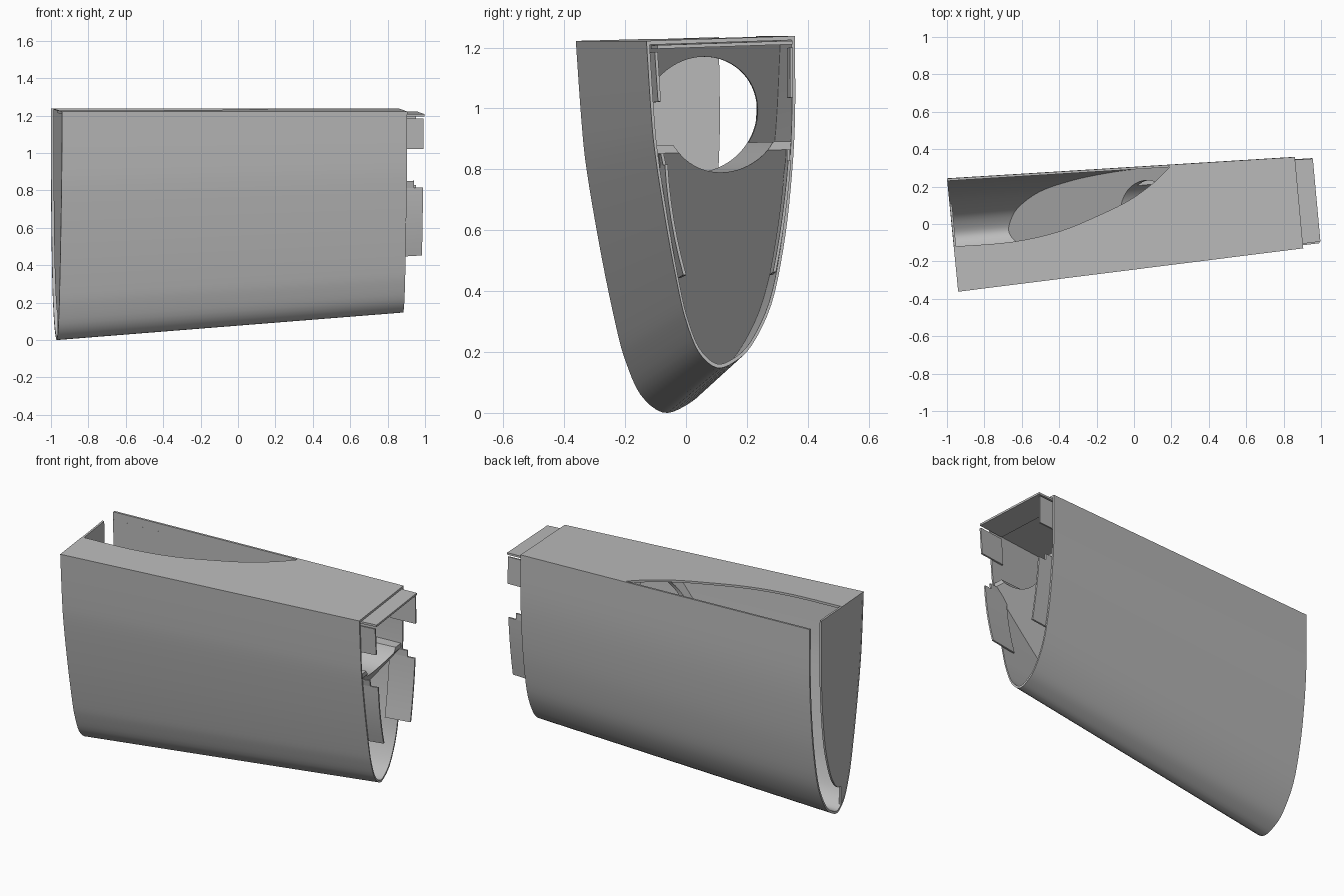
import bpy, bmesh, math
from mathutils import Vector

cube = bpy.data.objects.get("Cube")
if cube:
    bpy.data.objects.remove(cube, do_unlink=True)

grey = bpy.data.materials.new("plain grey")
grey.use_nodes = True
grey.diffuse_color = (0.5, 0.5, 0.5, 1)
grey.node_tree.nodes["Principled BSDF"].inputs["Base Color"].default_value = (0.5, 0.5, 0.5, 1)

# Hull section: u runs front to back, d runs from top (0) to keel (1)
KEYS = [(0, 0), (.03, .21), (.06, .35), (.14, .58), (.22, .77), (.27, .86), (.35, .95),
        (.47, 1), (.59, .985), (.71, .935), (.84, .815), (.92, .65), (.97, .47), (1, .26), (1, 0)]


def smooth_path(keys, steps=4):
    """Catmull-Rom curve through the key points."""
    k = [Vector(p) for p in keys]
    k = [2 * k[0] - k[1]] + k + [2 * k[-1] - k[-2]]
    out = []
    for a, b, c, d in zip(k, k[1:], k[2:], k[3:]):
        for i in range(steps):
            s = i / steps
            out.append(0.5 * (2 * b + (c - a) * s + (2 * a - 5 * b + 4 * c - d) * s * s
                              + (3 * b - a - 3 * c + d) * s ** 3))
    return out + [k[-2]]


SECTION = smooth_path(KEYS)


def place(t, u, d):
    """Map hull coordinates to space; t runs from the left end to the right end."""
    front = Vector((-.94, -.362, 0)).lerp(Vector((.905, -.13, 0)), t)
    back = Vector((-1, .243, 0)).lerp(Vector((.86, .358, 0)), t)
    p = front + (back - front) * u
    p.z = 1.222 + .016 * u - d * (1.228 - .147 * t)
    return p


def inset(points, k=.022):
    return [(k + u * (1 - 2 * k), k * .55 + d * (1 - 1.1 * k)) for u, d in points]


def make(name, bm):
    bmesh.ops.recalc_face_normals(bm, faces=bm.faces)
    me = bpy.data.meshes.new(name)
    bm.to_mesh(me)
    bm.free()
    me.materials.append(grey)
    ob = bpy.data.objects.new(name, me)
    bpy.context.collection.objects.link(ob)
    return ob


def prism(name, ring_a, ring_b):
    """Closed solid between two matching rings."""
    bm = bmesh.new()
    a = [bm.verts.new(p) for p in ring_a]
    b = [bm.verts.new(p) for p in ring_b]
    bm.faces.new(a)
    bm.faces.new(b)
    for i in range(len(a)):
        j = (i + 1) % len(a)
        bm.faces.new((a[i], a[j], b[j], b[i]))
    return make(name, bm)


def hull_solid(name, points, t0, t1):
    return prism(name, [place(t0, *p) for p in points], [place(t1, *p) for p in points])


def boolean(ob, cutter, operation):
    mod = ob.modifiers.new("cut", 'BOOLEAN')
    mod.object, mod.operation, mod.solver = cutter, operation, 'EXACT'
    bpy.context.view_layer.update()
    ev = ob.evaluated_get(bpy.context.evaluated_depsgraph_get())
    me = bpy.data.meshes.new_from_object(ev)
    ob.modifiers.clear()
    ob.data = me
    bpy.data.objects.remove(cutter, do_unlink=True)


# Hull shell, open at both ends
bm = bmesh.new()
rings = [[bm.verts.new(place(t, *p)) for p in pts]
         for pts, t in ((SECTION, 0), (SECTION, 1), (inset(SECTION), 1), (inset(SECTION), 0))]
n = len(SECTION)
for r in range(4):
    for i in range(n):
        j = (i + 1) % n
        a, b = rings[r], rings[(r + 1) % 4]
        bm.faces.new((a[i], a[j], b[j], b[i]))
hull = make("hull_shell", bm)

# Curved opening in the top, leaving the back wall standing
edge = smooth_path([(-1.1, -.135), (-.955, -.12), (-.655, -.096), (-.4, -.04), (-.18, .05),
                    (-.02, .13), (.11, .225), (.19, .304)]) + [Vector((-1.1, .224))]
opening = prism("opening_cutter", [(p.x, p.y, 1.19) for p in edge], [(p.x, p.y, 1.4) for p in edge])
boolean(hull, opening, 'DIFFERENCE')

# Left end plate, stopping short of the back wall and keel
cap_front = [p for p in SECTION if p[0] < .42 and p[1] < 1.01][:n // 2]
cap_back = smooth_path([(.42, .885), (.5, .87), (.6, .8), (.7, .65), (.755, .47), (.78, .26), (.775, 0)])
hull_solid("left_end_plate", inset(cap_front + [Vector((.42, .985))], .004) + cap_back, .0005, .007)

# Inner wedge: slanted wall, shelf and slanted underside
outline = [(-.72, -.015), (.29, 1.237), (.32, 1.237), (.035, .885), (.885, .885), (.885, .858), (.18, -.015)]


def across(y):
    return [(x - .095 * y, y, z + .03 * (y - .1)) for x, z in outline]


wedge = prism("inner_wedge", across(-.6), across(.6))
boolean(wedge, hull_solid("inner_space", inset(SECTION, .021), -.1, 1.1), 'INTERSECT')

# Round passage through the wedge
axis = Vector((1, .095, 0)).normalized()
side = Vector((-axis.y, axis.x, 0))
circle = [Vector((.04, .04, .98)) + .19 * (side * math.cos(a) + Vector((0, 0, math.sin(a))))
          for a in (2 * math.pi * i / 64 for i in range(64))]
boolean(wedge, prism("passage_cutter", [p - axis * 1.5 for p in circle], [p + axis * 1.5 for p in circle]),
        'DIFFERENCE')


# Connecting tabs at the right end
def wall_u(d, back):
    pts = SECTION[n // 2:] if back else SECTION[:n // 2 + 1]
    return min(pts, key=lambda p: abs(p[1] - d))[0]


def tab(name, d0, d1, back, t1):
    sign = -1 if back else 1
    ds = [d0 + (d1 - d0) * i / 6 for i in range(7)]
    us = [wall_u(d0, back) + (wall_u(d1, back) - wall_u(d0, back)) * i / 6 for i in range(7)]
    if d1 - d0 > .2:
        mid = wall_u((d0 + d1) / 2, back) - us[3]
        us = [u + mid * (1 - ((i - 3) / 3) ** 2) for i, u in enumerate(us)]
    outer = [(u + sign * .026, d) for u, d in zip(us, ds)]
    inner = [(u + sign * .046, d) for u, d in zip(us, ds)]
    hull_solid(name, outer + inner[::-1], .96, t1)


for where, back in (("front", False), ("back", True)):
    tab(where + "_upper_tab", .035, .187, back, 1.048)
    tab(where + "_lower_tab", .38, .72, back, 1.048)
    tab(where + "_shelf_tab", .345, .38, back, 1.022)
hull_solid("top_lip", [(.05, .014), (.97, .014), (.97, .025), (.05, .025)], .96, 1.051)

# Smooth curves, sharp edges
bpy.ops.object.select_all(action='DESELECT')
for ob in bpy.context.scene.objects:
    if ob.type == 'MESH':
        ob.select_set(True)
        bpy.context.view_layer.objects.active = ob
bpy.ops.object.shade_smooth_by_angle(angle=math.radians(30))
